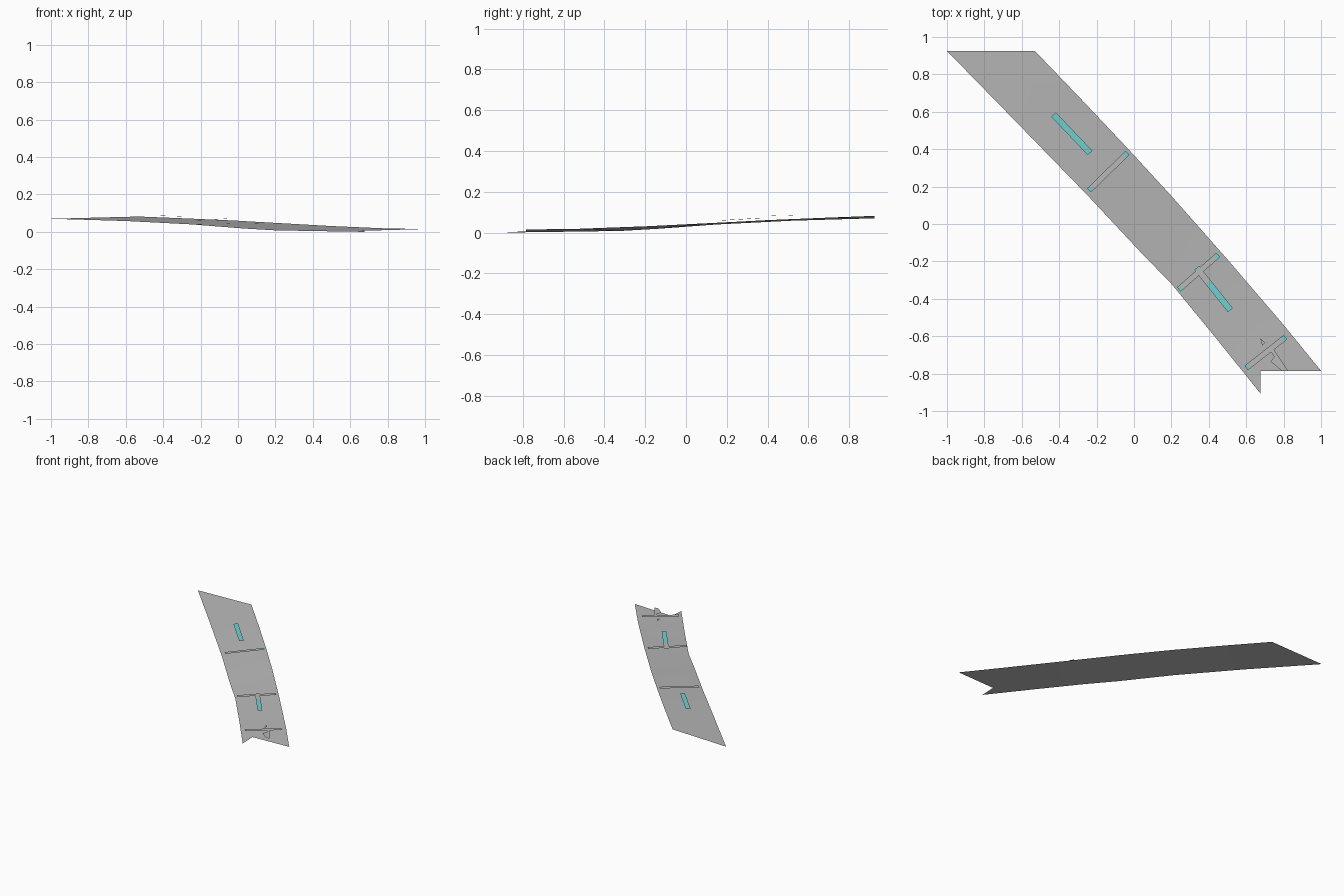
import bpy
from mathutils import Vector

cube = bpy.data.objects.get("Cube")
if cube:
    bpy.data.objects.remove(cube, do_unlink=True)


def make_material(name, color):
    mat = bpy.data.materials.new(name)
    mat.use_nodes = True
    mat.diffuse_color = color
    bsdf = mat.node_tree.nodes["Principled BSDF"]
    bsdf.inputs["Base Color"].default_value = color
    bsdf.inputs["Roughness"].default_value = 0.8
    return mat


GREY = make_material("road grey", (0.48, 0.48, 0.48, 1))
CYAN = make_material("marking cyan", (0.17, 0.62, 0.62, 1))


def make_object(name, verts, faces, indices=None):
    mesh = bpy.data.meshes.new(name)
    mesh.from_pydata(verts, [], faces)
    mesh.materials.append(GREY)
    mesh.materials.append(CYAN)
    for poly, index in zip(mesh.polygons, indices or []):
        poly.material_index = index
    mesh.update()
    obj = bpy.data.objects.new(name, mesh)
    bpy.context.collection.objects.link(obj)
    return obj


def make_bar(name, start, end, width, stops, colours):
    """Flat strip from start to end, split at the stops into coloured faces."""
    a, b = Vector(start), Vector(end)
    along = b - a
    side = Vector((-along.y, along.x, 0)).normalized() * width / 2
    verts, faces = [], []
    for t in stops:
        p = a + along * t
        verts += [p - side, p + side]
    for i in range(len(stops) - 1):
        k = 2 * i
        faces.append((k, k + 2, k + 3, k + 1))
    return make_object(name, verts, faces, colours)


# Road sheet: paired points on the left and right edges, back to front
west = [(-1, .925, .07), (-.6, .515, .058), (-.25, .155, .04), (.03, -.145, .018),
        (.2, -.32, .008), (.43, -.6, .004), (.675, -.905, 0)]
east = [(-.53, .925, .082), (-.28, .665, .072), (-.03, .4, .061), (.2, .15, .048),
        (.5, -.19, .031), (.8, -.54, .018), (1, -.785, .015)]
n = len(west)
notch = 2 * n
last = n - 1
faces = [(i, i + 1, n + i + 1, n + i) for i in range(last - 1)]
# Front end with its stepped notch
faces += [(last - 1, last, notch), (last - 1, notch, n + last - 1),
          (notch, n + last, n + last - 1)]
road = make_object("road_sheet", west + east + [(.675, -.785, .006)], faces)
for poly in road.data.polygons:
    poly.use_smooth = True

# Lane dashes
make_bar("back_lane_dash", (-.43, .585, .087), (-.235, .38, .081), .034, [0, 1], [1])
make_bar("front_lane_dash", (.335, -.235, .049), (.515, -.46, .049), .034,
         [0, .1, .35, 1], [1, 0, 1])

# Cross bars with coloured tips
bars = {
    "back_cross_bar": ((-.24, .18, .06), (-.035, .38, .072)),
    "middle_cross_bar": ((.24, -.35, .05), (.45, -.165, .05)),
    "front_cross_bar": ((.6, -.77, .036), (.81, -.605, .036)),
}
for name, (start, end) in bars.items():
    make_bar(name, start, end, .03, [0, .06, .92, 1], [1, 0, 1])

# Small painted marks near the front edge
arrow = [(.74, -.66), (.73, -.68), (.75, -.71), (.73, -.735), (.79, -.785), (.825, -.785)]
chip = [(.675, -.61), (.685, -.65), (.7, -.635)]
for name, outline in (("arrow_mark", arrow), ("chip_mark", chip)):
    make_object(name, [(x, y, .034) for x, y in outline], [tuple(range(len(outline)))])
